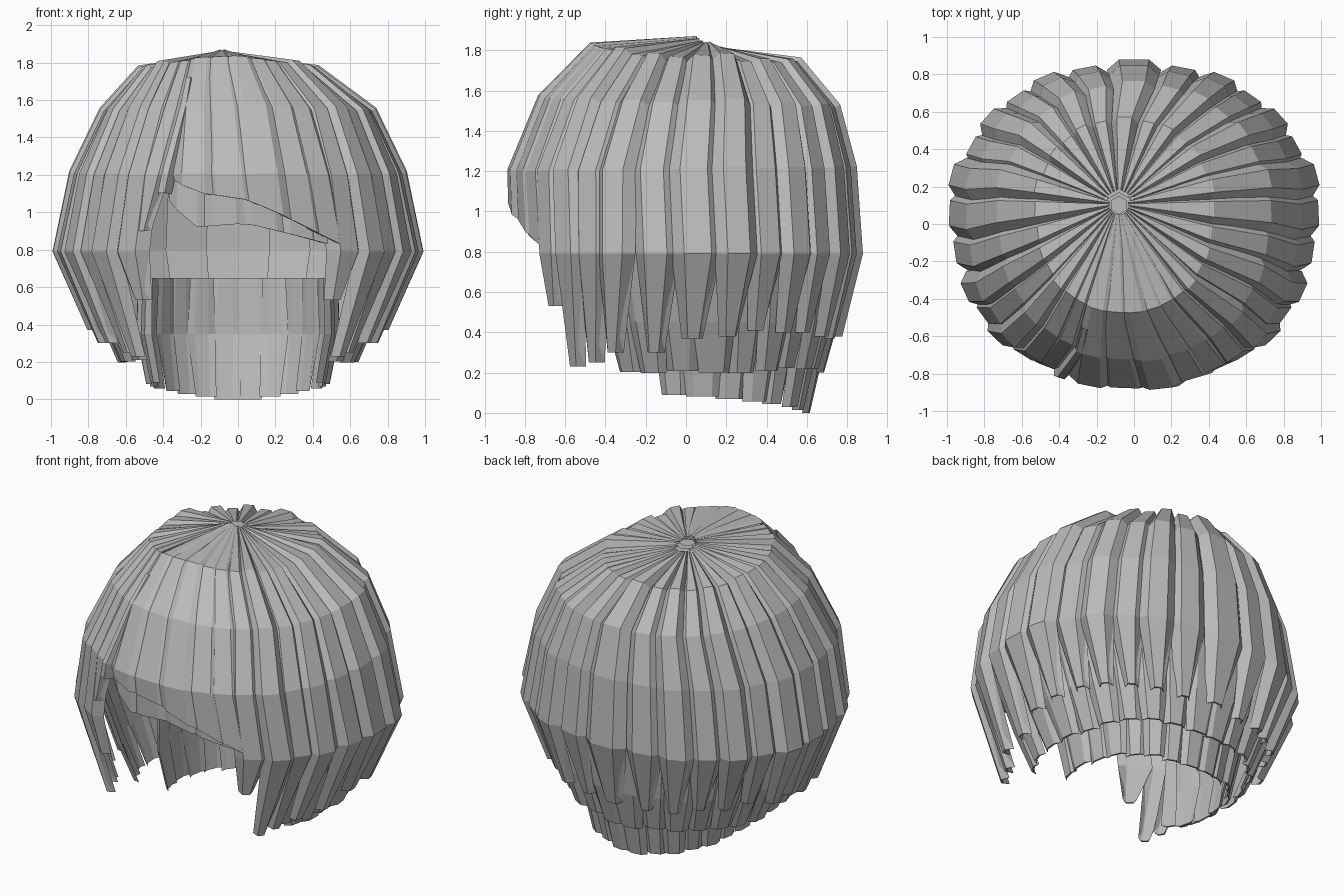
import bpy, bmesh, math, random
from mathutils import Vector

if "Cube" in bpy.data.objects:
    bpy.data.objects.remove(bpy.data.objects["Cube"])

random.seed(4)
mat = bpy.data.materials.new("hair grey")
mat.diffuse_color = (0.5, 0.5, 0.5, 1)
mat.use_nodes = True
mat.node_tree.nodes["Principled BSDF"].inputs["Base Color"].default_value = mat.diffuse_color

# Shell levels: z front, z back, x left, x right, y front, y back, drop at sides
OUTER = [(1.86, 1.81, -0.13, -0.03, 0.05, 0.15, 0),
         (1.83, 1.75, -0.52, 0.42, -0.47, 0.56, 0.03),
         (1.56, 1.52, -0.72, 0.72, -0.71, 0.75, 0),
         (1.20, 1.22, -0.88, 0.88, -0.86, 0.83, 0),
         (0.79, 0.79, -0.97, 0.97, -0.85, 0.86, 0),
         (0.20, 0.20, -0.71, 0.71, -0.76, 0.71, 0)]
MIDDLE = [(1.15, 1.15, -0.82, 0.82, -0.74, 0.77, 0),
          (0.80, 0.80, -0.85, 0.85, -0.74, 0.79, 0),
          (0.45, 0.45, -0.74, 0.74, -0.64, 0.74, 0),
          (0.20, 0.20, -0.63, 0.63, -0.56, 0.67, 0)]
NAPE = [(0.65, 0.65, -0.52, 0.52, -0.50, 0.68, 0),
        (0.35, 0.35, -0.53, 0.53, -0.48, 0.68, 0),
        (0.00, 0.00, -0.46, 0.46, -0.40, 0.60, 0)]


def level_point(level, deg):
    """Point on a rounded ring; 0 degrees is the front, +90 is +x."""
    zf, zb, xl, xr, yf, yb, drop = level
    s, c = math.sin(math.radians(deg)), math.cos(math.radians(deg))
    px = math.copysign(abs(s) ** 0.91, s)
    py = -math.copysign(abs(c) ** 0.91, c)
    cx, cy = (xl + xr) / 2, (yf + yb) / 2
    return Vector((cx + px * (xr - xl) / 2, cy + py * (yb - yf) / 2,
                   zb + (zf - zb) * (1 + c) / 2 - drop * abs(s)))


def shell_point(levels, deg, z, off):
    """Point of the shell at a height, pushed out by off."""
    ring = [level_point(l, deg) for l in levels]
    for a, b in zip(ring, ring[1:]):
        if z >= b.z or b is ring[-1]:
            p = a.lerp(b, (a.z - z) / (a.z - b.z))
            break
    d = (p - Vector((0, 0, min(z, 1.0)))).normalized()
    return p + d * off


def strand(bm, levels, deg, half, end, tip=0.4, lift=0.0, sweep=0.0,
           start=9, bulge=0.05, thick=0.055, taper_z=0.8, root=1):
    """Tapering hollow lock. end is a height or a rule giving height by angle."""
    end_at = end if callable(end) else (lambda a: end)
    zs = [level_point(l, deg).z for l in levels]
    low = end_at(deg)
    zs = [z for z in zs if low + 0.06 < z <= start] + [low]
    if start < 9:
        zs.insert(0, start)
    section = [(-1, -bulge), (-0.5, 0), (0.5, 0), (1, -bulge),
               (0.5, -thick), (-0.5, -thick)]
    n = len(section)
    rows = []
    for i, z in enumerate(zs):
        last = i == len(zs) - 1
        k = 0 if z >= taper_z else (taper_z - z) / max(taper_z - low, 0.01)
        w = half * (1 - (1 - tip) * k) * (root if i == 0 else 1)
        mid = deg + sweep * max(0, (1.5 - z) / (1.5 - low + 0.001))
        fade = 0.35 if z > 1.8 else 1
        row = []
        for j, (u, o) in enumerate(section):
            a = mid + u * w
            zz = end_at(a) if last else z
            if last and j > 3:      # the back closes onto the front at the tip
                o = -0.012
            if not last and start == 9:
                zz = level_point(levels[i], a).z
            row.append(bm.verts.new(shell_point(levels, a, zz, (lift + o) * fade)))
        rows.append(row)
    for r, q in zip(rows, rows[1:]):
        for j in range(n):
            bm.faces.new((r[j], q[j], q[(j + 1) % n], r[(j + 1) % n]))
    bm.faces.new(rows[-1])


def finish(bm, name):
    me = bpy.data.meshes.new(name)
    bm.to_mesh(me)
    bm.free()
    me.materials.append(mat)
    bpy.context.collection.objects.link(bpy.data.objects.new(name, me))


def ramp(pairs):
    """Piecewise-linear height by angle."""
    def f(a):
        if a <= pairs[0][0]:
            return pairs[0][1]
        for (a0, z0), (a1, z1) in zip(pairs, pairs[1:]):
            if a <= a1:
                return z0 + (z1 - z0) * (a - a0) / (a1 - a0)
        return pairs[-1][1]
    return f


# Side and back locks: angle, end height, lift, sweep
bm = bmesh.new()
locks = [(36, 0.53, 0.0, 0), (47, 0.23, 0.02, 0), (58, 0.25, -0.01, -3),
         (69, 0.30, 0.01, -4), (81, 0.30, 0.0, 0), (93, 0.37, 0.02, 0),
         (105, 0.38, 0.04, 0), (117, 0.41, 0.0, 0), (129, 0.40, 0.02, 0),
         (141, 0.40, 0.0, 0), (153, 0.38, 0.02, 0), (166, 0.37, 0.0, 0)]
for side in (1, -1):
    for deg, end, lift, sweep in locks:
        strand(bm, OUTER, side * deg, 7.3, end, 0.45, lift, side * sweep)
strand(bm, OUTER, 180, 7.5, 0.38, 0.45, 0.02)
finish(bm, "side_and_back_locks")

# Fringe: overlapping locks swept to +x, cut on a slanted line
bm = bmesh.new()
outer_edge = ramp([(-24, 1.2), (-12, 1.1), (0, 1.08), (12, 0.99), (32, 0.83)])
for deg, lift in ((-16, 0.03), (-5, 0.02), (6, 0.03), (17, 0.01), (26, 0.0)):
    strand(bm, OUTER, deg, 7.5, outer_edge, 1, lift, 3, bulge=0.03)
inner_edge = ramp([(-26, 1.1), (-13, 0.92), (2, 0.94), (32, 0.82)])
for deg in (-18, -6, 6, 18, 27):
    strand(bm, OUTER, deg, 7.5, inner_edge, 1, -0.04, 2, bulge=0.02)
finish(bm, "fringe")

# Parting: lock left of the fringe and thin raised wisps
bm = bmesh.new()
strand(bm, OUTER, -28, 6, 0.9, 0.3, 0.0, -3, taper_z=1.25)
strand(bm, OUTER, -21, 2.5, 1.1, 0.8, 0.03, -3, start=1.7)
finish(bm, "parting_wisps")

# Middle tier below the outer locks
bm = bmesh.new()
for side in (1, -1):
    for i in range(10):
        deg = 58 + i * 13
        strand(bm, MIDDLE, side * deg, 8, 0.21 + random.uniform(-0.015, 0.015),
               0.8, 0.015 * (i % 2), bulge=0.03, thick=0.035, taper_z=0.45)
finish(bm, "middle_tier")

# Nape tier, lowest at the back
bm = bmesh.new()
for side in (1, -1):
    for i in range(8):
        deg = 74 + i * 14.2
        strand(bm, NAPE, side * deg, 9, 0.09 - 0.09 * (i / 7) ** 1.2, 0.85,
               0.015 * (i % 2), bulge=0.025, thick=0.035, taper_z=0.36, root=0.85)
finish(bm, "nape_tier")

# Small swirl closing the crown
bm = bmesh.new()
for i in range(3):
    bmesh.ops.create_circle(bm, cap_ends=True, segments=6, radius=0.09 - 0.02 * i)
    bm.verts.ensure_lookup_table()
    bmesh.ops.translate(bm, verts=bm.verts[-6:], vec=(-0.08, 0.10, 1.82 + 0.012 * i))
finish(bm, "crown_swirl")
